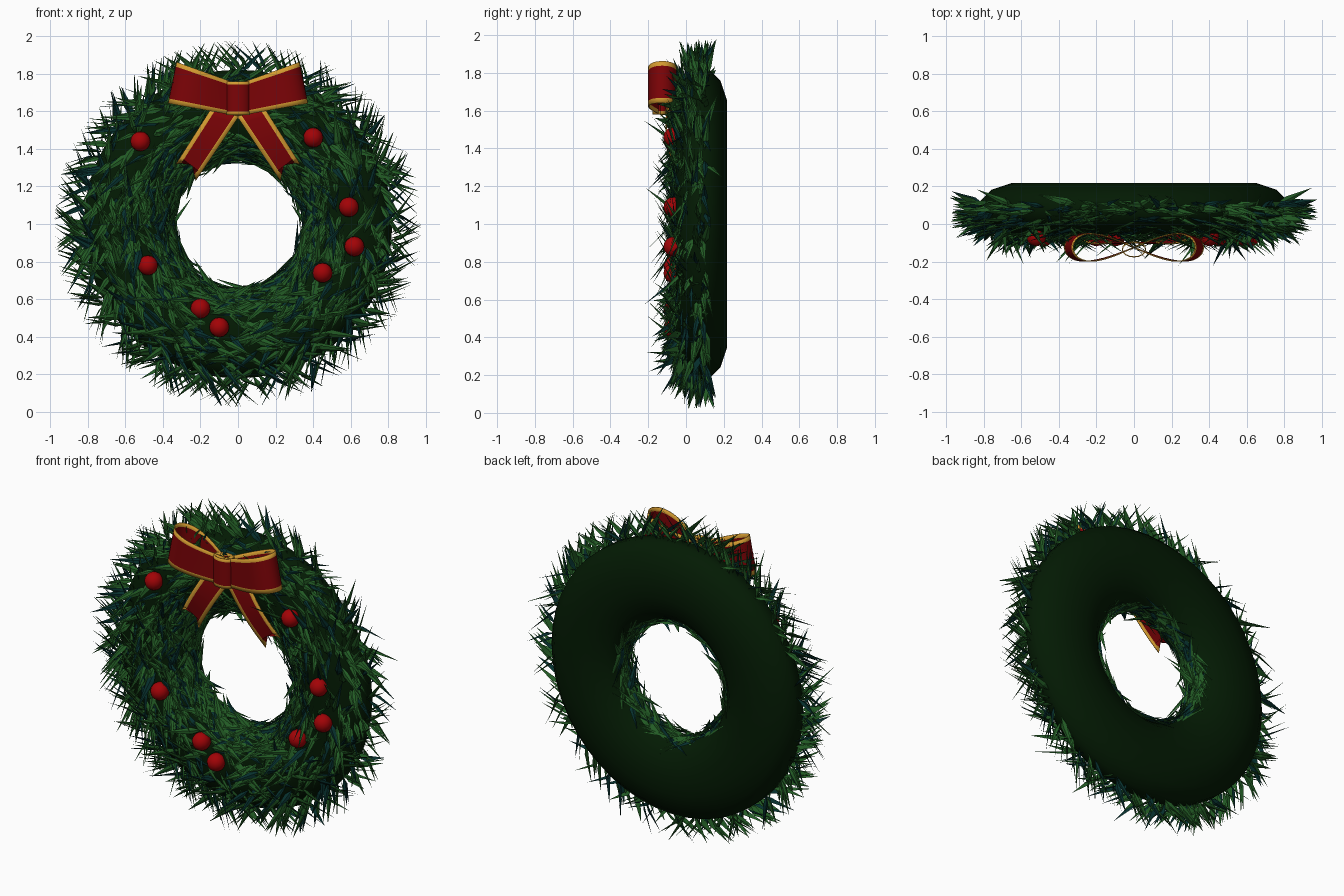
import bpy, bmesh, random
from math import sin, cos, pi, radians, hypot
from mathutils import Vector

random.seed(7)
if "Cube" in bpy.data.objects:
    bpy.data.objects.remove(bpy.data.objects["Cube"])


def material(name, rgb):
    m = bpy.data.materials.new(name)
    m.use_nodes = True
    m.diffuse_color = (*rgb, 1)
    bsdf = m.node_tree.nodes["Principled BSDF"]
    bsdf.inputs["Base Color"].default_value = (*rgb, 1)
    bsdf.inputs["Roughness"].default_value = 0.7
    return m


base_green = material("base green", (0.001, 0.0105, 0.001))
leaf_green = material("needle green", (0.016, 0.105, 0.018))
pine_teal = material("needle teal", (0.002, 0.030, 0.027))
ribbon_red = material("ribbon red", (0.20, 0.001, 0.002))
ribbon_gold = material("ribbon gold", (0.66, 0.33, 0.03))
berry_red = material("berry red", (0.36, 0.001, 0.002))


def finish(name, bm, mats, smooth=None):
    mesh = bpy.data.meshes.new(name)
    bm.to_mesh(mesh)
    bm.free()
    for m in mats:
        mesh.materials.append(m)
    ob = bpy.data.objects.new(name, mesh)
    bpy.context.collection.objects.link(ob)
    if smooth:
        bpy.ops.object.select_all(action='DESELECT')
        ob.select_set(True)
        bpy.context.view_layer.objects.active = ob
        bpy.ops.object.shade_smooth_by_angle(angle=radians(smooth))
    return ob


# Ring body: flattened tube around the y axis
MAJOR, WIDE, DEEP, MID_Y, MID_Z = 0.59, 0.24, 0.14, 0.083, 1.0


def ring_point(a, s):
    r = MAJOR + WIDE * cos(s)
    return Vector((r * cos(a), MID_Y + DEEP * sin(s), MID_Z + r * sin(a)))


bm = bmesh.new()
SEG, SIDES = 48, 12
loops = [[bm.verts.new(ring_point(2 * pi * i / SEG, 2 * pi * (j + 0.5) / SIDES))
          for j in range(SIDES)] for i in range(SEG)]
for i in range(SEG):
    for j in range(SIDES):
        a, b = loops[i], loops[(i + 1) % SEG]
        k = (j + 1) % SIDES
        bm.faces.new((a[j], a[k], b[k], b[j]))
bmesh.ops.recalc_face_normals(bm, faces=bm.faces)
finish("wreath_body", bm, [base_green], 60)

# Berries
spots = ((-0.52, 1.44), (0.40, 1.46), (0.59, 1.09), (0.62, 0.88),
         (0.45, 0.74), (-0.48, 0.78), (-0.20, 0.55), (-0.10, 0.45))
for x, z in spots:
    bm = bmesh.new()
    bmesh.ops.create_uvsphere(bm, u_segments=12, v_segments=8, radius=0.053)
    bmesh.ops.translate(bm, verts=bm.verts, vec=(x, -0.066, z))
    finish("berry", bm, [berry_red], 50)


def blocked(p):
    """True where a needle would cover a berry or a ribbon tail."""
    on_berry = p.y < 0 and any(hypot(p.x - x, p.z - z) < 0.062 for x, z in spots)
    tail_x = 0.065 + 0.67 * (1.6 - p.z)
    on_tail = p.y < -0.05 and 1.25 < p.z < 1.62 and abs(abs(p.x) - tail_x) < 0.08
    return on_berry or on_tail


# Needles: slim flattened spikes over the front, rim and hole
bm = bmesh.new()
for n in range(2200):
    a = random.uniform(0, 2 * pi)
    # s runs from the outer rim, over the front, to the hole
    s = -random.uniform(-0.2, pi + 0.3)
    root = ring_point(a, s)
    radial = Vector((cos(a), 0, sin(a)))
    around = Vector((-sin(a), 0, cos(a)))
    normal = (radial * cos(s) * DEEP + Vector((0, sin(s), 0)) * WIDE).normalized()
    over = normal.cross(around)
    outer, inner = max(0.0, cos(s)), max(0.0, -cos(s))
    d = normal * random.uniform(0.08, 0.38) * (1 - 0.65 * inner)
    d += radial * outer ** 2 * random.uniform(0.2, 0.9)
    d += around * random.choice((-1, 1)) * random.uniform(0.3, 0.9)
    d += over * random.uniform(-0.4, 0.4) * (1 - 0.4 * outer)
    d.normalize()
    length = random.uniform(0.13, 0.25)
    tip = root + d * length
    reach = hypot(tip.x, tip.z - MID_Z)
    if reach > 0.98:
        tip -= radial * (reach - 0.98)
    belly = root + d * length * 0.25
    if tip.y > 0.21 or any(blocked(belly.lerp(tip, t)) for t in (0, 0.5, 1)):
        continue
    width = random.uniform(0.012, 0.022)
    side = d.cross(normal).normalized() * width
    ridge = side.cross(d).normalized() * width * 0.35
    if ridge.dot(normal) < 0:
        ridge = -ridge
    base = [bm.verts.new(p) for p in (belly + side, belly + ridge, belly - side)]
    end, start = bm.verts.new(tip), bm.verts.new(root - normal * 0.01)
    tone = random.choices((0, 1), (75, 25))[0]
    for k in range(3):
        p, q = base[k], base[(k + 1) % 3]
        for f in (bm.faces.new((p, q, end)), bm.faces.new((q, p, start))):
            f.material_index = tone
bmesh.ops.recalc_face_normals(bm, faces=bm.faces)
finish("needles", bm, [leaf_green, pine_teal])


# Ribbon strips: red with gold borders, shape(u, v) gives the surface
def ribbon(name, shape, rows, border):
    bm = bmesh.new()
    cols = (0, border, 0.5, 1 - border, 1)
    grid = [[bm.verts.new(shape(i / rows, v)) for v in cols] for i in range(rows + 1)]
    for i in range(rows):
        for j in range(4):
            f = bm.faces.new((grid[i][j], grid[i][j + 1], grid[i + 1][j + 1], grid[i + 1][j]))
            f.material_index = 1 if j in (0, 3) else 0
    bmesh.ops.recalc_face_normals(bm, faces=bm.faces)
    ob = finish(name, bm, [ribbon_red, ribbon_gold], 40)
    mod = ob.modifiers.new("thickness", 'SOLIDIFY')
    mod.thickness = 0.006
    mod.offset = 0


def bow_loop(side):
    def shape(u, v):
        t = 2 * pi * u
        x = (0.37 - 0.045 * v) * sin(t / 2)
        low, high = 1.575 + 0.18 * x, 1.745 + 0.36 * x
        return Vector((side * x, -0.125 - 0.073 * sin(t), low + (high - low) * v))
    return shape


def bow_tail(side):
    def shape(u, v):
        outer = Vector((0.14, -0.10, 1.62)).lerp(Vector((0.33, -0.065, 1.32)), u)
        inner = Vector((-0.01, -0.10, 1.58)).lerp(Vector((0.225, -0.055, 1.23)), u)
        p = outer.lerp(inner, v)
        # Swallow-tail notch at the free end
        if u == 1:
            p += Vector((-0.03, 0, 0.06)) * (1 - abs(2 * v - 1))
        p.y -= 0.02 * sin(pi * u)
        p.x *= side
        return p
    return shape


for label, side in (("left", 1), ("right", -1)):
    ribbon(f"bow_loop_{label}", bow_loop(side), 28, 0.115)
    ribbon(f"bow_tail_{label}", bow_tail(side), 8, 0.16)


def knot(u, v):
    t = 2 * pi * u
    return Vector((0.062 * cos(t), -0.135 + 0.04 * sin(t), 1.58 + 0.18 * v))


ribbon("bow_knot", knot, 16, 0.1)
